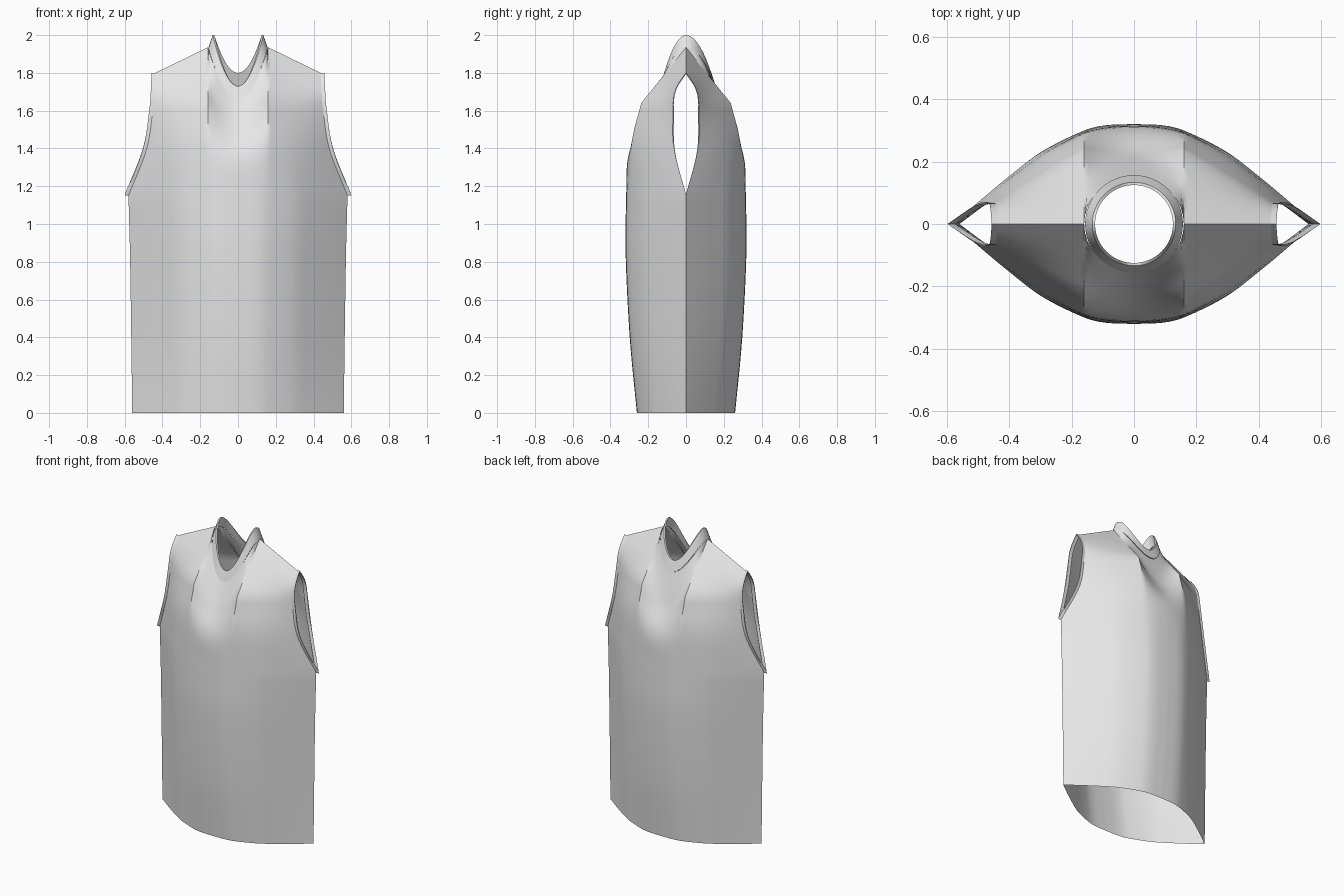
import bpy, bmesh, math
from mathutils import Vector

if "Cube" in bpy.data.objects:
    bpy.data.objects.remove(bpy.data.objects["Cube"])

grey = bpy.data.materials.new("fabric_grey")
grey.diffuse_color = (0.8, 0.8, 0.8, 1)
grey.use_nodes = True
grey.node_tree.nodes["Principled BSDF"].inputs["Base Color"].default_value = grey.diffuse_color
NU, NECK = 30, 0.3          # columns per quarter, share of columns under the neck


def finish(name, bm, angle):
    bmesh.ops.remove_doubles(bm, verts=bm.verts, dist=0.0003)
    bmesh.ops.recalc_face_normals(bm, faces=bm.faces)
    me = bpy.data.meshes.new(name)
    bm.to_mesh(me)
    bm.free()
    me.materials.append(grey)
    me.polygons.foreach_set("use_smooth", [True] * len(me.polygons))
    me.set_sharp_from_angle(angle=math.radians(angle))
    ob = bpy.data.objects.new(name, me)
    bpy.context.collection.objects.link(ob)
    return ob


def grid(bm, rows, closed_u=False, closed_v=False):
    vs = [[bm.verts.new(p) for p in r] for r in rows]
    n, m = len(vs), len(vs[0])
    for i in range(n if closed_v else n - 1):
        for j in range(m if closed_u else m - 1):
            a, b = vs[i], vs[(i + 1) % n]
            k = (j + 1) % m
            bm.faces.new((a[j], a[k], b[k], b[j]))


def catmull(pts, steps):
    p = [pts[0] * 2 - pts[1]] + pts + [pts[-1] * 2 - pts[-2]]
    out = []
    for i in range(1, len(p) - 2):
        a, b, c, d = p[i - 1:i + 3]
        for s in range(steps):
            t = s / steps
            out.append(0.5 * (2 * b + (c - a) * t + (2 * a - 5 * b + 4 * c - d) * t * t
                              + (3 * b - a - 3 * c + d) * t ** 3))
    return out + [pts[-1]]


def lerp(a, b, t):
    return a + (b - a) * t


# Lens-shaped horizontal section, t from centre to side seam
LENS = catmull([Vector(p) for p in ((0, 1), (.17, .985), (.3, .92), (.52, .72),
                                    (.7, .47), (.87, .21), (1, 0))], 6)


def lens(t):
    for a, b in zip(LENS, LENS[1:]):
        if t <= b.x:
            return lerp(a.y, b.y, (t - a.x) / (b.x - a.x))
    return 0.0


def column(u, z_neck):
    """One vertical strip of a quarter of the vest, from hem to neck or shoulder."""
    inner = u <= NECK
    k = u / NECK if inner else (u - NECK) / (1 - NECK)

    def px(edge):
        return 0.16 * k if inner else lerp(0.16, edge, k)
    low = []
    for z, edge, d in ((0, .56, .26), (.4, .565, .298), (.85, .572, .32), (1.15, .58, .317)):
        x = px(edge)
        low.append(Vector((x, d * lens(x / edge), z)))
    if inner:                                   # sunken area under the collar
        chest = Vector((px(0), lerp(.305, .287, k * k), lerp(1.36, 1.43, k * k)))
        yoke = Vector((px(0), lerp(.225, .237, k * k), lerp(1.53, 1.64, k * k)))
        a = k * math.pi / 2
        top = Vector((.16 * math.sin(a), .152 * math.cos(a),
                      lerp(z_neck, 1.935, math.sin(a) ** 2)))
    else:                                       # shoulder side
        chest = Vector((px(.483), lerp(.287, .065, k) + .02 * math.sin(math.pi * k),
                        lerp(1.43, 1.40, k)))
        yoke = Vector((px(.446), lerp(.237, .068, k), 1.64))
        top = Vector((px(.438), 0, lerp(1.935, 1.80, k)))
    col = catmull(low, 5) + catmull([low[-1], chest, yoke], 6)[1:]
    for s in range(1, 7):
        t = s / 6
        p = yoke.lerp(top, t)
        p.y += .018 * math.sin(math.pi * t) * (0 if inner else k)
        col.append(p)
    for p in col:
        p.y = max(p.y, 0)
    return col


# Vest body: four mirrored quarters
bm = bmesh.new()
us = [i / NU for i in range(NU + 1)]
for sy, z_neck in ((-1, 1.67), (1, 1.73)):
    cols = [column(u, z_neck) for u in us]
    for sx in (-1, 1):
        grid(bm, [[(p.x * sx, p.y * sy, p.z) for p in c] for c in cols])
finish("vest_body", bm, 38)

# Collar: saddle-shaped standing band
bm = bmesh.new()
N = 64
rows = []
for r, drop in ((.157, 1.0), (.146, .5), (.134, 0), (.125, 0), (.136, .5), (.147, 1.0)):
    ring = []
    for i in range(N):
        a = 2 * math.pi * i / N
        c, s = math.cos(a), math.sin(a)
        low = 1.73 if s < 0 else 1.80
        ring.append((r * c, r * s, lerp(low, 2.0, c * c) - .068 * drop))
    rows.append(ring)
grid(bm, rows, closed_u=True, closed_v=True)
finish("collar", bm, 40)

# Armhole bands: thin strips standing out from each armhole edge
edge = column(1, 1.67)[15:]
loop = [Vector((p.x, p.y, p.z)) for p in edge]
loop += [Vector((p.x, -p.y, p.z)) for p in reversed(edge[1:-1])]
mid = Vector((0, 0, 1.5))
for side, sx in (("left", -1), ("right", 1)):
    bm = bmesh.new()
    rows = []
    for dx, inset in ((-.006, 0), (.019, 0), (.019, .007), (-.006, .007)):
        ring = []
        for p in loop:
            d = Vector((0, mid.y - p.y, mid.z - p.z)).normalized() * inset
            ring.append(((p.x + dx) * sx, p.y + d.y, p.z + d.z))
        rows.append(ring)
    grid(bm, rows, closed_u=True, closed_v=True)
    finish("armhole_band_" + side, bm, 40)
